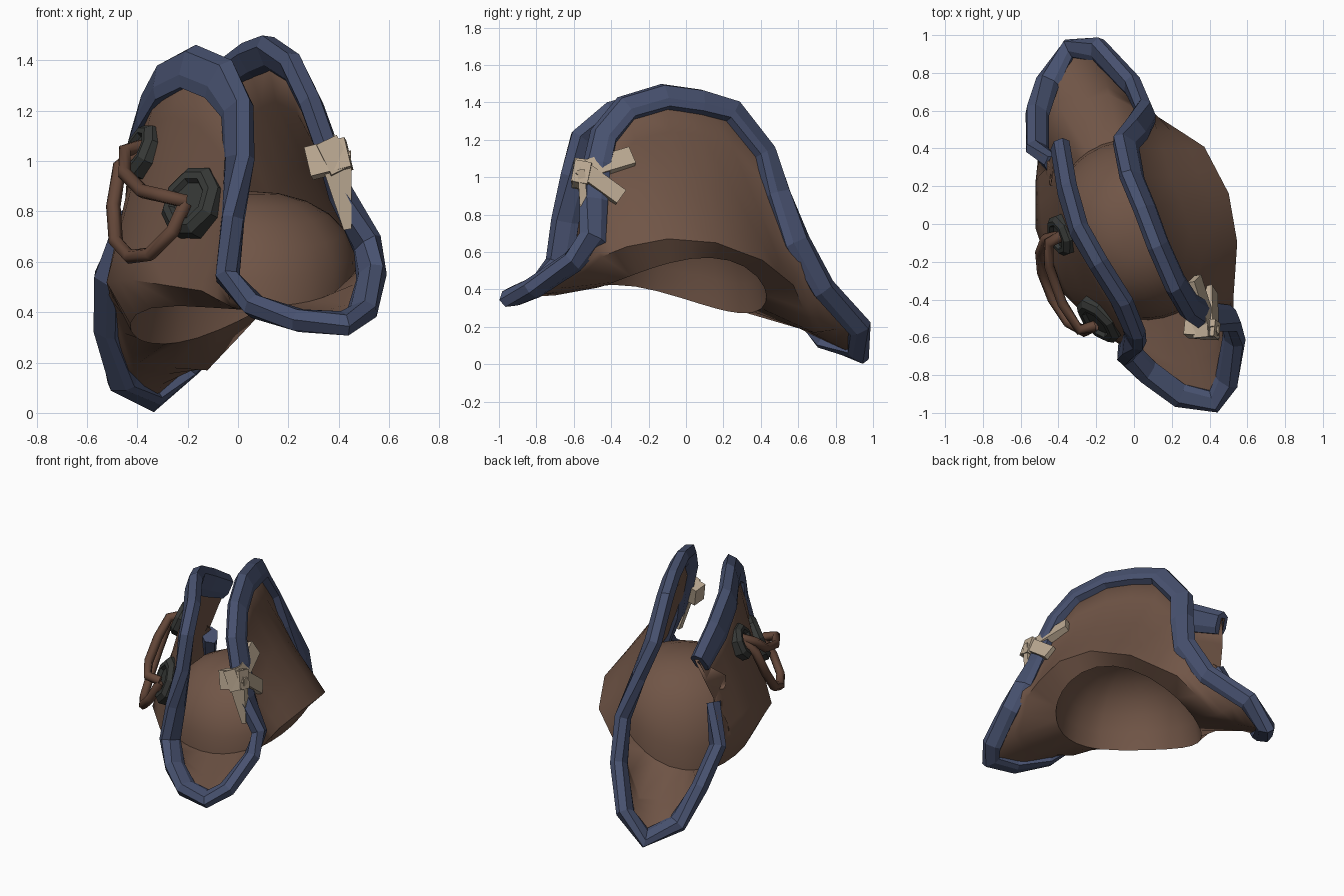
import bpy, bmesh, math
from mathutils import Vector as V

if "Cube" in bpy.data.objects:
    bpy.data.objects.remove(bpy.data.objects["Cube"])


def material(name, r, g, b):
    m = bpy.data.materials.new(name)
    m.diffuse_color = (r, g, b, 1)
    m.use_nodes = True
    m.node_tree.nodes["Principled BSDF"].inputs["Base Color"].default_value = m.diffuse_color
    return m


FELT = material("brown felt", .163, .091, .062)
TRIM = material("blue trim", .064, .083, .160)
METAL = material("dark grey", .037, .040, .037)
CLOTH = material("beige cloth", .50, .40, .29)
CORD = material("cord brown", .125, .062, .040)


def make(name, verts, faces, mat, smooth=None):
    me = bpy.data.meshes.new(name)
    me.from_pydata([tuple(v) for v in verts], [], faces)
    bm = bmesh.new()
    bm.from_mesh(me)
    bmesh.ops.recalc_face_normals(bm, faces=bm.faces)
    bm.to_mesh(me)
    bm.free()
    me.materials.append(mat)
    if smooth:
        me.shade_smooth()
        me.set_sharp_from_angle(angle=math.radians(smooth))
    ob = bpy.data.objects.new(name, me)
    bpy.context.collection.objects.link(ob)
    return ob


# Edge of the brim: left flap, front point, right flap, rear point, tear
RIM = [V(p) for p in [
    (-.38, .45, 1.13), (-.34, .22, 1.27), (-.28, 0, 1.39), (-.17, -.20, 1.45),
    (-.03, -.42, 1.39), (.04, -.60, 1.24), (.04, -.66, 1.02), (-.02, -.71, .78),
    (-.05, -.74, .56), (.04, -.83, .44), (.22, -.96, .37), (.44, -.99, .345),
    (.54, -.86, .42), (.57, -.64, .58), (.54, -.56, .70), (.42, -.56, .88),
    (.34, -.54, 1.08), (.28, -.50, 1.25), (.20, -.36, 1.42), (.10, -.13, 1.49),
    (.02, .08, 1.46), (-.06, .27, 1.40), (-.10, .46, 1.15), (-.03, .55, .92),
    (.04, .65, .68), (-.01, .78, .44), (-.19, .98, .22), (-.36, .97, .03),
    (-.51, .77, .12), (-.56, .62, .35), (-.56, .42, .56), (-.45, .35, .80),
    (-.43, .20, .92)]]
# Lower fold of the brim, one point for every second rim point
KEYS = [V(p) for p in [
    (-.52, .22, .52), (-.52, -.02, .52), (-.42, -.32, .53), (-.14, -.60, .49),
    (-.02, -.65, .43), (.22, -.72, .38), (.43, -.66, .42), (.52, -.46, .58),
    (.53, -.32, .63), (.545, -.10, .67), (.50, .16, .65), (.37, .41, .56),
    (.11, .58, .43), (-.13, .70, .18), (-.41, .63, .20), (-.50, .42, .45)]]
N = len(RIM)
FOLD = []
for i, k in enumerate(KEYS):
    FOLD += [k, (k + KEYS[(i + 1) % len(KEYS)]) / 2]
FOLD.append((FOLD[-1] + FOLD[0]) / 2)
FOLD = [V((f.x * .98, f.y * .98, f.z)) for f in FOLD]

# Oval head opening, a saddle that leans to the left
CENTRE = V((.02, -.03, 0))
AXIS, SIDE = V((.51, -.86, 0)), V((.86, .51, 0))
OPENING = []
for f in FOLD:
    d = f - CENTRE
    t = math.atan2(d.dot(SIDE) / .44, d.dot(AXIS) / .48)
    c, s = math.cos(t), math.sin(t)
    p = CENTRE + AXIS * .48 * c + SIDE * .44 * s
    p.z = .5 - .14 * c * c + .07 * c + .075 * s
    OPENING.append(p)

# Brim and crown as one sheet; the right flap is hollowed, the left one straight
rows = [[r.lerp(f, .05) if i < 32 else r for i, (r, f) in enumerate(zip(RIM, FOLD))]]
for t, hollow in ((.3, .075), (.6, .075), (.85, .03)):
    row = []
    for i, (r, f) in enumerate(zip(RIM, FOLD)):
        out = V((f.x, f.y, 0)).normalized()
        amount = hollow if 14 < i < 24 else 0
        row.append(r.lerp(f, t) - out * amount * max(0, r.z - f.z))
    rows.append(row)
rows += [FOLD, OPENING]
for k in range(1, 6):
    a = math.radians(90 * k / 6)
    row = []
    for o in OPENING:
        p = CENTRE.lerp(o, math.cos(a) ** .85)
        p.z = o.z + (.87 - o.z) * math.sin(a)
        row.append(p)
    rows.append(row)
verts = [p for row in rows for p in row] + [CENTRE + V((0, 0, .87))]
faces = [(j * N + i, j * N + (i + 1) % N, (j + 1) * N + (i + 1) % N, (j + 1) * N + i)
         for j in range(len(rows) - 1) for i in range(N)]
last = (len(rows) - 1) * N
faces += [(last + i, last + (i + 1) % N, len(verts) - 1) for i in range(N)]
hat = make("brim_and_crown", verts, faces, FELT, 50)
solid = hat.modifiers.new("thickness", 'SOLIDIFY')
solid.thickness = .025
solid.offset = 0

# Trim band along the rim, left open at the tear
SECTION = [(-.01, 0), (.02, .042), (.10, .046), (.14, .03), (.14, -.03), (.10, -.046), (.02, -.042)]
verts, faces = [], []
S = len(SECTION)
T = N - 1
for i in range(T):
    r = RIM[i]
    tan = (RIM[min(i + 1, T - 1)] - RIM[max(i - 1, 0)]).normalized()
    w = FOLD[i] - r
    w = (w - tan * w.dot(tan)).normalized()
    n = tan.cross(w)
    q = 1.22 if 0 < i < 5 else 1 if i < 9 or 13 < i < 25 else .85
    verts += [r + w * a * q + n * b for a, b in SECTION]
for i in range(T - 1):
    for k in range(S):
        m = (k + 1) % S
        faces.append((i * S + k, i * S + m, (i + 1) * S + m, (i + 1) * S + k))
faces += [tuple(range(S)), tuple((T - 1) * S + k for k in range(S))]
make("brim_trim", verts, faces, TRIM)


# Eight-sided stepped plates on the left flap
def plate(name, centre, normal, radius):
    n = V(normal).normalized()
    u = n.cross(V((0, 0, 1))).normalized()
    v = n.cross(u)
    steps = [(1, -.05), (1, .01), (.8, .035), (.6, .035), (.52, .015)]
    vs = [V(centre) + n * h + (u * math.cos(k * math.pi / 4 + .39)
          + v * math.sin(k * math.pi / 4 + .39)) * radius * q
          for q, h in steps for k in range(8)]
    fs = [(j * 8 + k, j * 8 + (k + 1) % 8, j * 8 + 8 + (k + 1) % 8, j * 8 + 8 + k)
          for j in range(len(steps) - 1) for k in range(8)]
    fs += [tuple(range(8)), tuple(range(len(vs) - 8, len(vs)))]
    make(name, vs, fs, METAL)


plate("front_plate", (-.185, -.51, .84), (-.65, -.65, .35), .15)
plate("rear_plate", (-.385, -.06, 1.04), (-.85, -.32, .38), .115)


# Cords joining the two plates
def cord(name, points):
    cu = bpy.data.curves.new(name, 'CURVE')
    cu.dimensions = '3D'
    cu.bevel_depth = .029
    cu.bevel_resolution = 1
    cu.use_fill_caps = True
    sp = cu.splines.new('POLY')
    sp.points.add(len(points) - 1)
    for q, p in zip(sp.points, points):
        q.co = (*p, 1)
    cu.materials.append(CORD)
    bpy.context.collection.objects.link(bpy.data.objects.new(name, cu))


cord("lower_cord", [(-.38, -.06, 1.05), (-.47, -.08, .98), (-.495, -.15, .82), (-.485, -.26, .68),
                    (-.43, -.40, .62), (-.35, -.52, .63), (-.26, -.57, .72), (-.21, -.54, .83)])
cord("upper_cord", [(-.38, -.06, 1.06), (-.45, -.10, 1.04), (-.45, -.22, .95),
                    (-.38, -.42, .88), (-.29, -.56, .86), (-.21, -.54, .84)])


# Cloth knot tied round the right-hand trim
def strip(name, a, b, normal, width, thick, taper=1):
    a, b = V(a), V(b)
    d = (b - a).normalized()
    side = d.cross(V(normal)).normalized()
    n = side.cross(d)
    vs = [p + side * x * width * q / 2 + n * y * thick / 2
          for p, q in ((a, 1), (b, taper))
          for x, y in ((-1, -1), (1, -1), (1, 1), (-1, 1))]
    fs = [(0, 1, 2, 3), (4, 5, 6, 7)] + [(k, (k + 1) % 4, 4 + (k + 1) % 4, 4 + k) for k in range(4)]
    make(name, vs, fs, CLOTH)


strip("knot_band", (.28, -.55, .99), (.44, -.56, 1.03), (0, -1, .2), .12, .09)
strip("knot_wrap", (.35, -.56, 1.08), (.41, -.57, .96), (0, -1, .2), .09, .08)
strip("upper_tail", (.40, -.56, 1.03), (.315, -.29, 1.11), (.85, .2, .45), .10, .05)
strip("lower_tail", (.41, -.57, 1.05), (.405, -.35, .89), (.85, .0, .4), .09, .05)
strip("hanging_tail", (.385, -.56, 1.03), (.435, -.54, .73), (0, -1, 0), .13, .04, .25)
